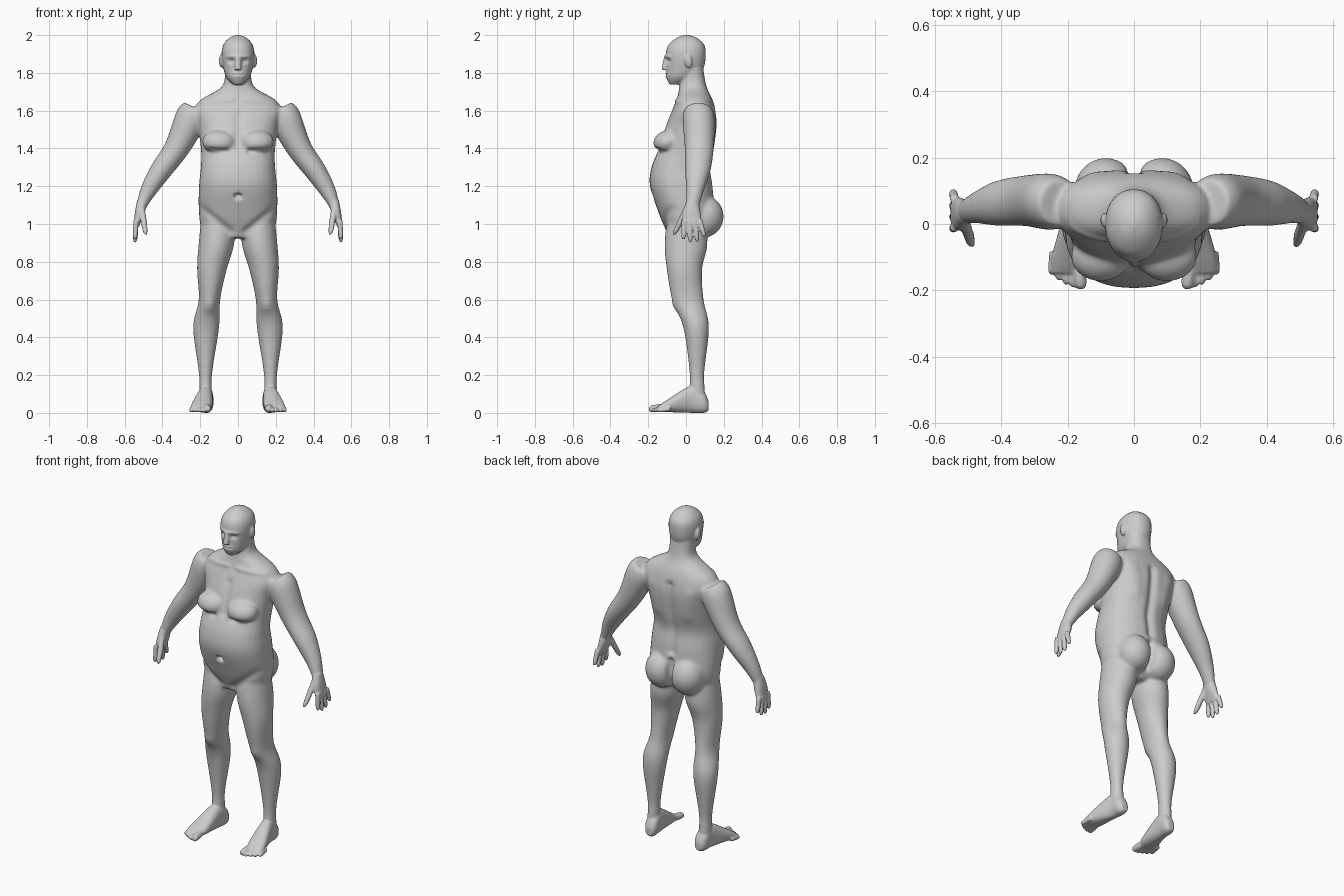
import bpy, bmesh, math
from mathutils import Vector, Matrix

if "Cube" in bpy.data.objects:
    bpy.data.objects.remove(bpy.data.objects["Cube"])

X, Y, Z = Vector((1, 0, 0)), Vector((0, 1, 0)), Vector((0, 0, 1))
bm = bmesh.new()


def loft(rows, u=X, v=Y, power=2.0, sides=28, steps=6):
    """Closed tube through rows of (x, y, z, radius_u, radius_v), smoothly interpolated."""
    rows = [Vector(r) for r in rows]
    pad = [rows[0]] + rows + [rows[-1]]
    path = []
    for a, b, c, d in zip(pad, pad[1:], pad[2:], pad[3:]):
        for i in range(steps):
            t = i / steps
            path.append(0.5 * (2 * b + (c - a) * t + (2 * a - 5 * b + 4 * c - d) * t * t
                               + (3 * b - a - 3 * c + d) * t ** 3))
    path.append(rows[-1])
    rings = []
    for p in path:
        ring = []
        for k in range(sides):
            ang = 2 * math.pi * k / sides
            c, s = math.cos(ang), math.sin(ang)
            c = math.copysign(abs(c) ** (2 / power), c)
            s = math.copysign(abs(s) ** (2 / power), s)
            ring.append(bm.verts.new(Vector(p[:3]) + u * (p[3] * c) + v * (p[4] * s)))
        rings.append(ring)
    for r0, r1 in zip(rings, rings[1:]):
        for k in range(sides):
            j = (k + 1) % sides
            bm.faces.new((r0[k], r0[j], r1[j], r1[k]))
    bm.faces.new(rings[0][::-1])
    bm.faces.new(rings[-1])


def slices(rows, power):
    """Centred horizontal slices given as (z, half_width, front_y, back_y)."""
    loft([(0, (f + b) / 2, z, w, (b - f) / 2) for z, w, f, b in rows], power=power)


def digit(a, b, r, v=Y):
    """Finger or toe from root a to rounded tip b."""
    a, b = Vector(a), Vector(b)
    ts = [0, .5, .8, .93, 1]
    loft([(*a.lerp(b, t), *[r * max(.3, math.sqrt(1 - t ** 8))] * 2) for t in ts], v=v, sides=14)


def ball(centre, radii, tilt=0):
    m = Matrix.Translation(centre) @ Matrix.Rotation(tilt, 4, 'X') @ Matrix.Diagonal((*radii, 1))
    bmesh.ops.create_icosphere(bm, subdivisions=4, radius=1, matrix=m)


# Leg
loft([(.105, 0, 1.03, .09, .10), (.115, 0, .89, .094, .114), (.138, -.008, .76, .079, .094),
      (.151, .01, .60, .057, .084), (.169, .054, .45, .069, .068),
      (.172, .058, .20, .035, .039), (.171, .06, .04, .036, .046)])

# Foot, then toes
foot = [(.12, .165, .02, .012, .06), (.095, .167, .037, 0, .11), (.03, .172, .04, 0, .145),
        (-.09, .192, .054, .004, .075), (-.148, .203, .045, .008, .036)]
loft([(x, y, (lo + hi) / 2, w, (hi - lo) / 2) for y, x, w, lo, hi in foot], v=Z, power=2.3)
for i in range(5):
    r, tip = .013 if i else .02, -.197 + .003 * i + .002 * i * i
    digit((.166 + .019 * i, tip + .07, r + .008), (.16 + .022 * i, tip, r), r, v=Z)

# Arm
loft([(.225, .065, 1.612, .068, .07), (.252, .067, 1.555, .085, .085), (.325, .07, 1.40, .067, .077),
      (.41, .062, 1.28, .058, .068), (.475, .048, 1.175, .043, .046),
      (.512, .035, 1.095, .027, .034)], u=Vector((.87, 0, .49)))

# Palm, fingers and thumb
loft([(.507, .034, 1.125, .027, .031), (.52, .03, 1.06, .026, .047),
      (.538, .033, .99, .015, .052)], power=2.3)
for i in range(4):
    digit((.54, -.01 + .028 * i, 1.02), (.545, -.014 + .037 * i, .9 + .011 * (i - 1.3) ** 2), .0138)
digit((.51, .005, 1.085), (.487, -.064, .942), .0165)

# Breast, buttock and ear
ball((.10, -.098, 1.435), (.09, .076, .062), .3)
ball((.085, .10, 1.04), (.095, .099, .11))
ball((.088, .012, 1.863), (.013, .021, .036), .15)

# Mirror everything built so far to the other side
twin = bmesh.ops.duplicate(bm, geom=bm.verts[:] + bm.edges[:] + bm.faces[:])['geom']
bmesh.ops.scale(bm, vec=(-1, 1, 1), verts=[g for g in twin if isinstance(g, bmesh.types.BMVert)])

# Torso with neck
slices([(.925, .08, -.09, .07), (.985, .188, -.115, .12), (1.06, .207, -.145, .15),
        (1.20, .207, -.191, .143), (1.30, .197, -.183, .13), (1.39, .196, -.148, .147),
        (1.52, .213, -.108, .164), (1.60, .235, -.075, .157), (1.66, .195, -.05, .14),
        (1.73, .083, -.035, .108), (1.83, .07, -.03, .09)], 2.3)

# Head and nose
slices([(1.738, .024, -.087, -.03), (1.775, .061, -.104, .06), (1.83, .079, -.104, .095),
        (1.90, .087, -.107, .105), (1.95, .077, -.092, .096), (1.985, .046, -.05, .058),
        (2.001, .01, -.01, .015)], 2.15)
digit((0, -.114, 1.816), (0, -.097, 1.9), .017)

# Fuse the parts into one skin
bmesh.ops.recalc_face_normals(bm, faces=bm.faces[:])
mesh = bpy.data.meshes.new("body")
bm.to_mesh(mesh)
bm.free()
body = bpy.data.objects.new("body", mesh)
bpy.context.collection.objects.link(body)
bpy.context.view_layer.objects.active = body
body.select_set(True)


def apply(kind, **settings):
    mod = body.modifiers.new(kind.lower(), kind)
    for key, value in settings.items():
        setattr(mod, key, value)
    bpy.ops.object.modifier_apply(modifier=mod.name)


# Soften strongly on trunk and limbs, lightly on face, hands and feet
apply('REMESH', mode='VOXEL', voxel_size=.0052)
soft = body.vertex_groups.new(name="soft")
soft.add([v.index for v in body.data.vertices
          if .16 < v.co.z < 1.72 and abs(v.co.x) < .48], 1, 'REPLACE')
apply('SMOOTH', factor=.5, iterations=40, vertex_group="soft")
apply('SMOOTH', factor=.5, iterations=3)

# Sculpt strokes in the front plane, mirrored: x, z start, x, z end, radius, height
front = [(0, 1.145, .006, 1.145, .013, -.028),   # navel
         (.034, 1.862, .042, 1.862, .013, -.013),  # eye socket
         (.012, 1.888, .055, 1.886, .009, .006),   # brow
         (0, 1.79, .026, 1.789, .004, -.008),      # mouth
         (0, 1.79, .018, 1.79, .014, .006),        # lips
         (.03, 1.655, .19, 1.645, .013, .006),     # collarbone
         (0, 1.41, 0, 1.57, .022, -.01),           # breastbone
         (.06, 1.385, .15, 1.39, .014, -.012),     # breast fold
         (.04, .96, .19, 1.08, .02, -.01),         # groin crease
         (.15, .57, .15, .56, .03, .008)]          # kneecap
back = [(0, 1.18, 0, 1.58, .024, -.016),           # spine
        (.10, 1.42, .13, 1.55, .04, .008),         # shoulder blade
        (0, .98, 0, 1.12, .018, -.022)]            # cleft
moves = []
for vert in body.data.vertices:
    p, n = Vector((abs(vert.co.x), vert.co.z)), vert.normal.copy()
    push = 0
    for x0, z0, x1, z1, r, h in (front if n.y < 0 else back):
        if min(z0, z1) - 3 * r < p.y < max(z0, z1) + 3 * r:
            a, ab = Vector((x0, z0)), Vector((x1 - x0, z1 - z0))
            t = max(0, min(1, (p - a).dot(ab) / ab.length_squared))
            push += h * math.exp(-(p - a - ab * t).length_squared / (r * r))
    if push:
        moves.append((vert, n * push * abs(n.y)))
for vert, move in moves:
    vert.co += move
apply('SMOOTH', factor=.4, iterations=1)
bpy.ops.object.shade_smooth()
